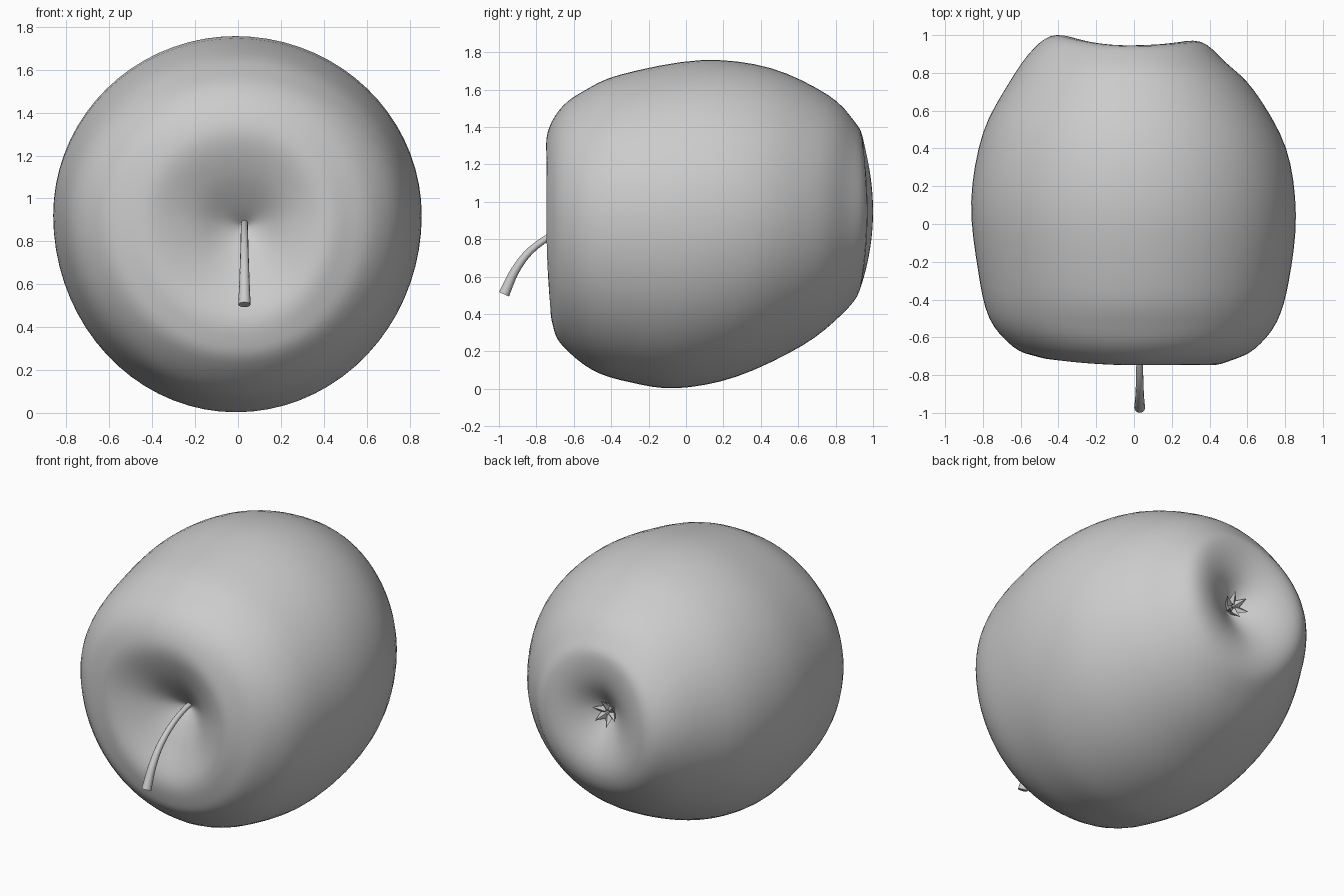
import bpy, bmesh, math
from mathutils import Vector

if "Cube" in bpy.data.objects:
    bpy.data.objects.remove(bpy.data.objects["Cube"])

grey = bpy.data.materials.new("plain grey")
grey.diffuse_color = (0.6, 0.6, 0.6, 1)
grey.use_nodes = True
grey.node_tree.nodes["Principled BSDF"].inputs["Base Color"].default_value = grey.diffuse_color

# Fruit outline from stem pit to calyx pit: (y, z) above and below, (y, x) to each side
PIT_A, PIT_B = Vector((0.03, -0.52, 0.87)), Vector((-0.04, 0.80, 0.96))
UP = [(-.60, .97), (-.69, 1.12), (-.745, 1.28), (-.73, 1.40), (-.66, 1.51), (-.55, 1.59), (-.35, 1.68),
      (.08, 1.757), (.45, 1.715), (.76, 1.57), (.90, 1.43), (.945, 1.33), (.92, 1.15)]
DOWN = [(-.58, .78), (-.65, .63), (-.72, .46), (-.71, .33), (-.66, .23), (-.50, .10), (-.30, .035),
        (-.05, .003), (.27, .065), (.62, .23), (.83, .395), (.93, .53), (.93, .70)]
LEFT = [(-.58, -.08), (-.66, -.22), (-.715, -.40), (-.70, -.52), (-.65, -.64), (-.50, -.765), (-.25, -.825),
        (.12, -.862), (.48, -.80), (.75, -.66), (.93, -.53), (1.0, -.41), (.95, -.24)]
RIGHT = [(-.58, .12), (-.68, .25), (-.745, .40), (-.72, .52), (-.66, .64), (-.52, .755), (-.30, .82),
         (.05, .857), (.40, .805), (.70, .64), (.86, .48), (.965, .35), (.94, .18)]


def finish(bm, name, angle=60):
    bmesh.ops.recalc_face_normals(bm, faces=bm.faces)
    me = bpy.data.meshes.new(name)
    bm.to_mesh(me)
    bm.free()
    ob = bpy.data.objects.new(name, me)
    bpy.context.collection.objects.link(ob)
    me.materials.append(grey)
    bpy.ops.object.select_all(action='DESELECT')
    ob.select_set(True)
    bpy.context.view_layer.objects.active = ob
    bpy.ops.object.shade_smooth_by_angle(angle=math.radians(angle))
    return ob


def spline(pts, steps):
    """Catmull-Rom curve through the points."""
    pts = [Vector(p) for p in pts]
    ext = [2 * pts[0] - pts[1]] + pts + [2 * pts[-1] - pts[-2]]
    out = []
    for i in range(len(pts) - 1):
        a, b, c, d = ext[i:i + 4]
        for s in range(steps):
            t = s / steps
            out.append(0.5 * (2 * b + (c - a) * t + (2 * a - 5 * b + 4 * c - d) * t * t
                              + (3 * b - a - 3 * c + d) * t ** 3))
    return out + [pts[-1]]


def skin(bm, rings, tip_a, tip_b):
    """Bridge rings of points and close both ends with a fan."""
    rows = [[bm.verts.new(p) for p in r] for r in rings]
    n = len(rows[0])
    for r, q in zip(rows, rows[1:]):
        for i in range(n):
            j = (i + 1) % n
            bm.faces.new((r[i], r[j], q[j], q[i]))
    for row, tip in ((rows[0], tip_a), (rows[-1], tip_b)):
        v = bm.verts.new(tip)
        for i in range(n):
            bm.faces.new((row[i], row[(i + 1) % n], v))


# Fruit body: four side outlines blended around the axis
def outline(pts, axis):
    ends = [(p.y, p[axis]) for p in (PIT_A, PIT_B)]
    return spline([ends[0]] + pts + [ends[1]], 4)


up, down, left, right = outline(UP, 2), outline(DOWN, 2), outline(LEFT, 0), outline(RIGHT, 0)
rings, N = [], 72
last = len(up) - 1
for k in range(1, last):
    mid = PIT_A.lerp(PIT_B, k / last)
    ring = []
    for i in range(N):
        t = 2 * math.pi * i / N
        c, s = math.cos(t), math.sin(t)
        h = right[k] if c >= 0 else left[k]
        v = up[k] if s >= 0 else down[k]
        ring.append((mid.x + (h[1] - mid.x) * abs(c), h[0] * c * c + v[0] * s * s,
                     mid.z + (v[1] - mid.z) * abs(s)))
    rings.append(ring)
bm = bmesh.new()
skin(bm, rings, PIT_A, PIT_B)
finish(bm, "fruit_body")

# Stem: curved tube that thickens towards its tip
path = spline([(.03, -.44, .89), (.03, -.56, .88), (.03, -.70, .83), (.03, -.83, .74),
               (.03, -.915, .63), (.03, -.973, .505)], 4)
rings = []
for k, p in enumerate(path):
    d = (path[min(k + 1, len(path) - 1)] - path[max(k - 1, 0)]).normalized()
    side = Vector((1, 0, 0))
    up_dir = side.cross(d)
    f = k / (len(path) - 1)
    r = 0.016 + 0.013 * f ** 2.5
    rings.append([p + r * (side * math.cos(a) + up_dir * math.sin(a))
                  for a in (2 * math.pi * i / 12 for i in range(12))])
bm = bmesh.new()
skin(bm, rings, path[0], path[-1])
finish(bm, "stem", 50)

# Calyx: small star of pointed sepals around a stub
bm = bmesh.new()
C = PIT_B + Vector((0, 0.02, 0))
for i in range(6):
    a = 2 * math.pi * (i + 0.3) / 6
    out = Vector((math.cos(a), 0, math.sin(a)))
    side = Vector((-math.sin(a), 0, math.cos(a)))
    y = Vector((0, 1, 0))
    base = C + out * 0.025
    ring = [base + side * 0.03 + y * 0.02, base + out * 0.012, base - side * 0.03 + y * 0.02, base - out * 0.012 + y * 0.04]
    skin(bm, [ring], C - y * 0.03, C + out * 0.085 + y * 0.075)
finish(bm, "calyx", 30)
